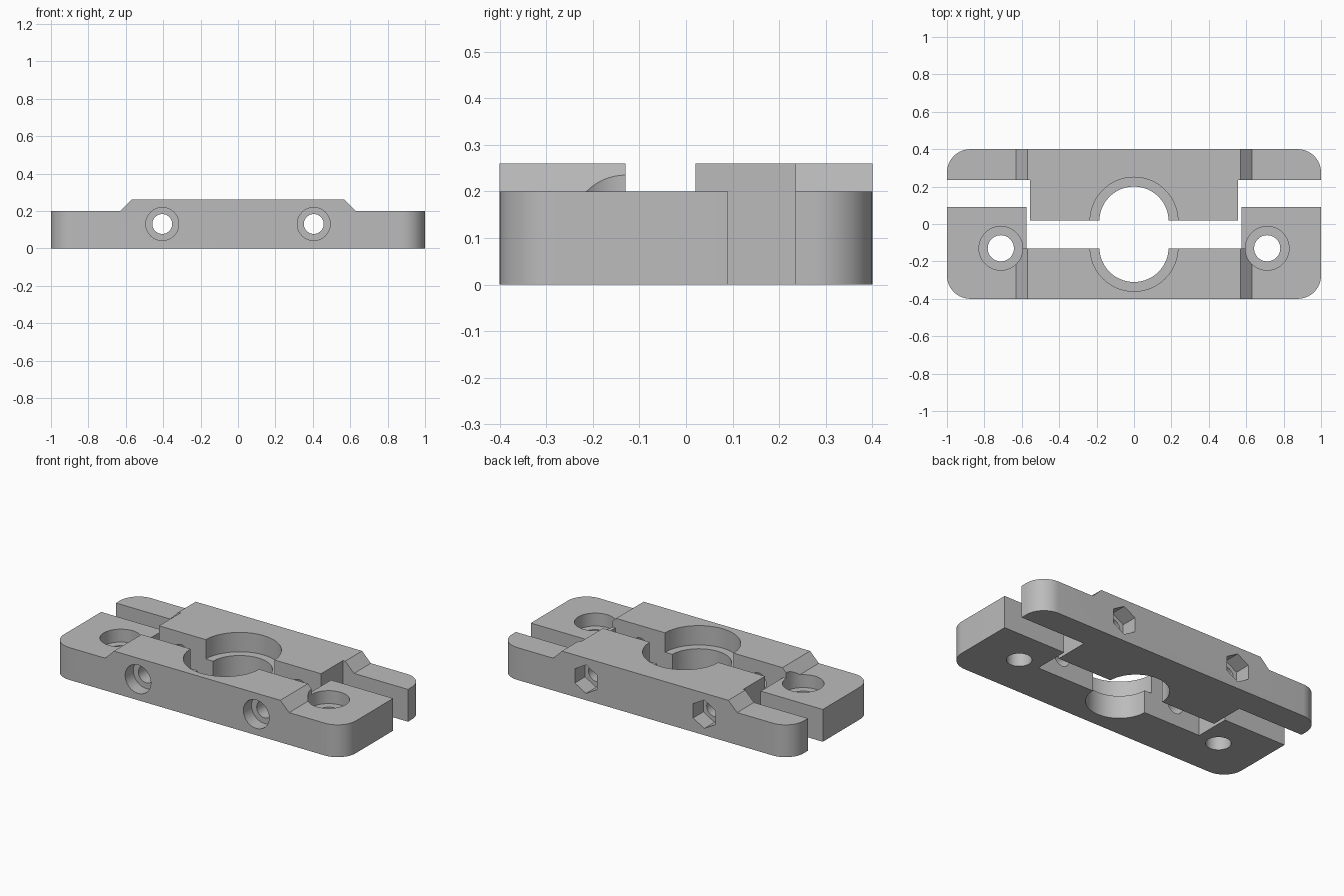
import bpy, bmesh
from math import cos, sin, pi, radians
from mathutils import Matrix, Vector

old = bpy.data.objects.get("Cube")
if old:
    bpy.data.objects.remove(old)

BASE, TOP = 0.2, 0.26            # tab height, hub height
CORNER = 0.125                   # outer corner radius
RAMP_IN, RAMP_OUT = 0.57, 0.63   # sloped shoulder
BOLT_X, BOLT_Z = 0.405, 0.13     # clamping bolts
UP = Matrix.Identity(4)
ALONG_Y = Matrix.Rotation(radians(90), 4, 'X')   # local z -> -y, local y -> z

grey = bpy.data.materials.new("metal_grey")
grey.use_nodes = True
colour = (0.5, 0.5, 0.5, 1)
grey.diffuse_color = colour
grey.node_tree.nodes["Principled BSDF"].inputs["Base Color"].default_value = colour


def prism(name, outline, low, high, frame=UP):
    """Extrude a 2D outline between two levels along the frame's z axis."""
    bm = bmesh.new()
    face = bm.faces.new([bm.verts.new((x, y, low)) for x, y in outline])
    made = bmesh.ops.extrude_face_region(bm, geom=[face])["geom"]
    moved = [v for v in made if isinstance(v, bmesh.types.BMVert)]
    bmesh.ops.translate(bm, vec=Vector((0, 0, high - low)), verts=moved)
    bmesh.ops.transform(bm, matrix=frame, verts=bm.verts)
    bmesh.ops.recalc_face_normals(bm, faces=bm.faces)
    mesh = bpy.data.meshes.new(name)
    bm.to_mesh(mesh)
    bm.free()
    ob = bpy.data.objects.new(name, mesh)
    bpy.context.collection.objects.link(ob)
    mesh.materials.append(grey)
    return ob


def ring(cx, cy, radius, sides=64, start=0.0):
    return [(cx + radius * cos(start + 2 * pi * i / sides),
             cy + radius * sin(start + 2 * pi * i / sides)) for i in range(sides)]


def box(x0, x1, y0, y1):
    return [(x0, y0), (x1, y0), (x1, y1), (x0, y1)]


def plate_outline(outer, tab, inner, step):
    """U-shaped plan: rounded outer corners, two end tabs, recessed middle."""
    side = 1 if outer > 0 else -1
    half = [(step, inner), (step, tab), (1, tab)]
    for i in range(17):
        a = i * pi / 32
        half.append((1 - CORNER + CORNER * cos(a), outer - side * CORNER * (1 - sin(a))))
    return half + [(-x, y) for x, y in reversed(half)]


def cut(part, cutter):
    mod = part.modifiers.new("cut", 'BOOLEAN')
    mod.operation, mod.solver, mod.object = 'DIFFERENCE', 'EXACT', cutter
    cutter.hide_render = True
    bpy.context.view_layer.objects.active = part
    bpy.ops.object.modifier_apply(modifier=mod.name)
    bpy.data.objects.remove(cutter)


def cut_shoulders(part):
    for s in (-1, 1):
        slope = (RAMP_OUT - RAMP_IN) / (TOP - BASE)
        high = TOP + 0.1
        wedge = [(s * RAMP_OUT, BASE), (s * 1.2, BASE), (s * 1.2, high),
                 (s * (RAMP_IN - 0.1 * slope), high)]
        cut(part, prism("shoulder_cutter", wedge, -1, 1, ALONG_Y))


def cut_bore(part, cy):
    cut(part, prism("bore_cutter", ring(0, cy, 0.185, 96), -0.1, 0.5))
    cut(part, prism("bore_step_cutter", ring(0, cy, 0.235, 96), 0.14, 0.5))


# Front clamp half with mounting tabs
front = prism("front_clamp_half", plate_outline(-0.4, 0.09, -0.13, 0.575), 0, TOP)
cut_shoulders(front)
for s in (-1, 1):
    # flat tab behind the shoulder
    tab = box(*sorted((s * 0.5, s * 0.7)), -0.13, 0.3)
    cut(front, prism("tab_cutter", tab, BASE, 0.5))
cut_bore(front, -0.125)
for s in (-1, 1):
    # mounting holes
    cut(front, prism("mount_cutter", ring(s * 0.712, -0.13, 0.07), -0.1, 0.5))
    cut(front, prism("mount_head_cutter", ring(s * 0.712, -0.13, 0.117), 0.12, 0.5))
    # clamping bolt holes with round head recesses
    cut(front, prism("bolt_cutter", ring(s * BOLT_X, BOLT_Z, 0.053), -0.6, 0.6, ALONG_Y))
    cut(front, prism("bolt_head_cutter", ring(s * BOLT_X, BOLT_Z, 0.088), 0.32, 0.6, ALONG_Y))

# Back clamp half with nut pockets
back = prism("back_clamp_half", plate_outline(0.4, 0.235, 0.02, 0.555), 0, TOP)
cut_shoulders(back)
cut_bore(back, 0.015)
for s in (-1, 1):
    cut(back, prism("bolt_cutter", ring(s * BOLT_X, BOLT_Z, 0.053), -0.6, 0.6, ALONG_Y))
    hexagon = ring(s * BOLT_X, BOLT_Z, 0.088, 6, pi / 2)
    cut(back, prism("nut_cutter", hexagon, -0.6, -0.3, ALONG_Y))

# Smooth curved walls, keep edges crisp
for part in (front, back):
    bpy.ops.object.select_all(action='DESELECT')
    part.select_set(True)
    bpy.context.view_layer.objects.active = part
    bpy.ops.object.shade_smooth_by_angle(angle=radians(30))
